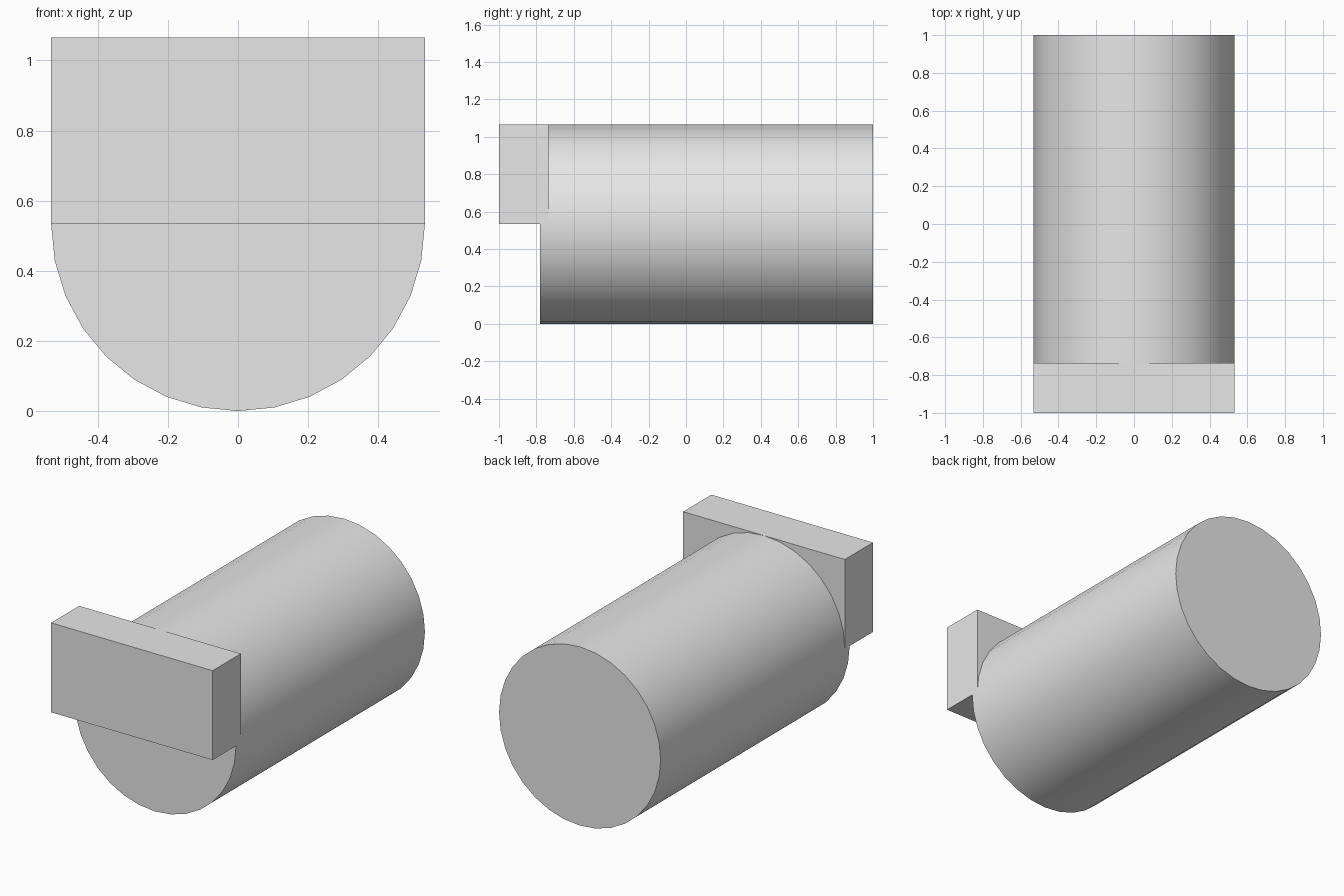
import bpy
import math

default = bpy.data.objects.get("Cube")
if default:
    bpy.data.objects.remove(default, do_unlink=True)

RADIUS = 0.533

# Plain grey material
grey = bpy.data.materials.new("light grey")
grey.use_nodes = True
colour = (0.8, 0.8, 0.8, 1)
grey.diffuse_color = colour
grey.node_tree.nodes["Principled BSDF"].inputs["Base Color"].default_value = colour


def finish(name):
    """Name the new object, apply its transform and give it the material."""
    part = bpy.context.object
    part.name = name
    bpy.ops.object.transform_apply(location=False, rotation=True, scale=True)
    part.data.materials.append(grey)
    return part


# Round barrel lying along y
back, front = 1.0, -0.78
bpy.ops.mesh.primitive_cylinder_add(
    vertices=32, radius=RADIUS, depth=back - front,
    location=(0, (back + front) / 2, RADIUS), rotation=(math.pi / 2, 0, 0))
finish("barrel")
bpy.ops.object.shade_smooth_by_angle(angle=math.radians(30))

# Rectangular block across the upper half of the front end
block_front, block_back = -1.0, -0.735
bpy.ops.mesh.primitive_cube_add(
    size=1, location=(0, (block_front + block_back) / 2, RADIUS * 1.5))
bpy.context.object.scale = (RADIUS * 2, block_back - block_front, RADIUS)
finish("front_block")
